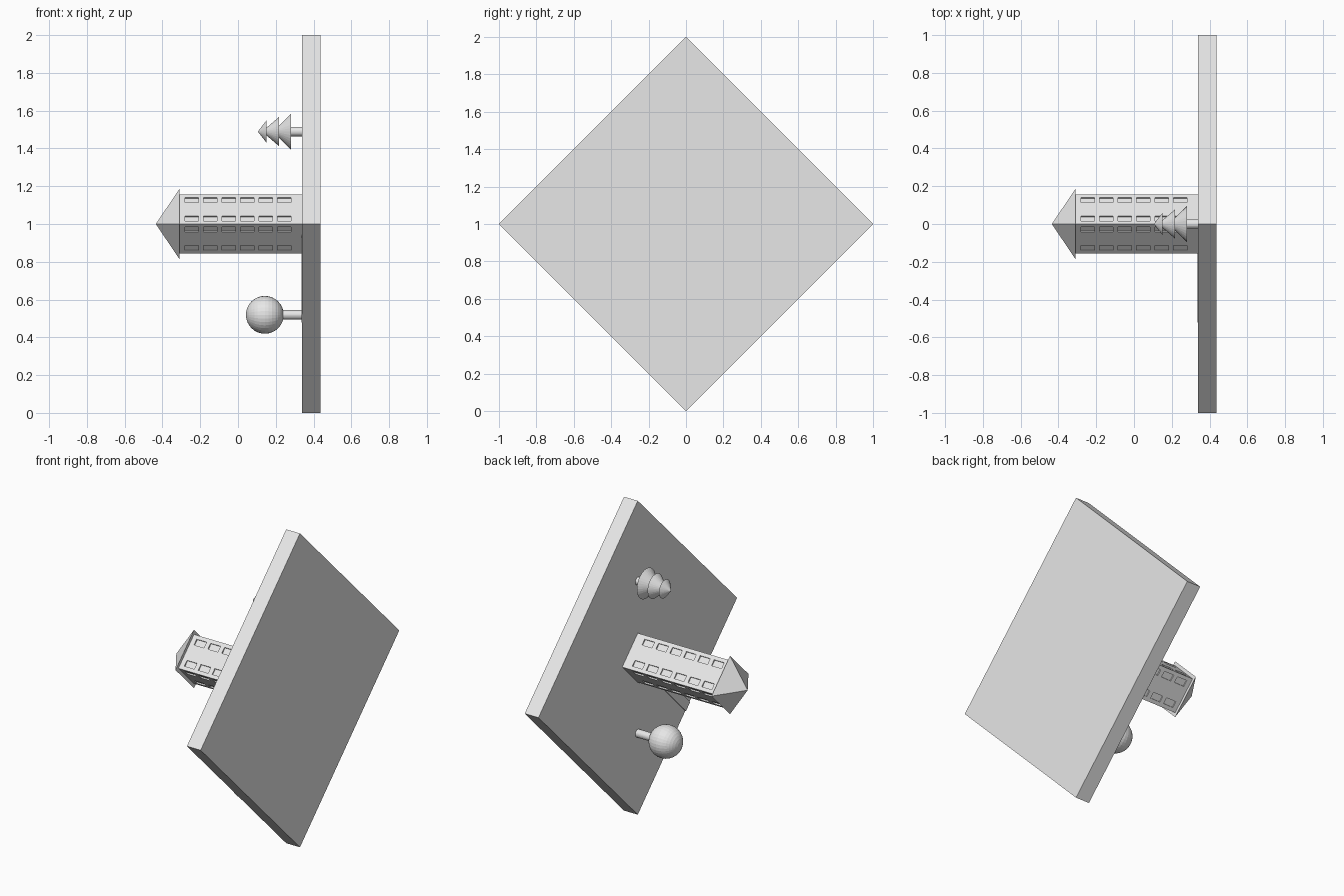
import bpy, bmesh
from math import pi, sqrt
from mathutils import Matrix, Vector

if "Cube" in bpy.data.objects:
    bpy.data.objects.remove(bpy.data.objects["Cube"])

# Single flat colour
grey = bpy.data.materials.new("light_grey")
grey.use_nodes = True
grey.diffuse_color = (0.8, 0.8, 0.8, 1)
grey.node_tree.nodes["Principled BSDF"].inputs["Base Color"].default_value = (0.8, 0.8, 0.8, 1)

# Parts are built upright on a ground plane, then the whole scene is tipped
# so its up direction points to -x and the square plot stands on a corner.
s = sqrt(0.5)
TIP = Matrix(((0, 0, -1, 0.34),
              (-s, s, 0, 0),
              (s, s, 0, 1),
              (0, 0, 0, 1)))


def finish(bm, name):
    bmesh.ops.recalc_face_normals(bm, faces=bm.faces)
    mesh = bpy.data.meshes.new(name)
    bm.transform(TIP)
    bm.to_mesh(mesh)
    bm.free()
    mesh.materials.append(grey)
    obj = bpy.data.objects.new(name, mesh)
    bpy.context.collection.objects.link(obj)
    return obj


def box(name, size, centre):
    bm = bmesh.new()
    place = Matrix.Translation(centre) @ Matrix.Diagonal((*size, 1))
    bmesh.ops.create_cube(bm, size=1, matrix=place)
    return finish(bm, name)


def cone(name, r1, r2, x, y, base, height, sides=32, turn=0):
    bm = bmesh.new()
    place = Matrix.Translation((x, y, base + height / 2)) @ Matrix.Rotation(turn, 4, "Z")
    bmesh.ops.create_cone(bm, cap_ends=True, segments=sides, radius1=r1,
                          radius2=r2, depth=height, matrix=place)
    return finish(bm, name)


# Ground plot and the thin path leading from the tower to its edge
box("ground_slab", (2 * s, 2 * s, 0.097), (0, 0, -0.0485))
box("path", (0.06, s - 0.11, 0.005), (0, -(s + 0.11) / 2, 0.0025))

# Tower: four gridded walls with recessed windows
HALF, HEIGHT = 0.111, 0.65
across = [-HALF, -0.088, -0.05, 0.05, 0.088, HALF]
levels = [0]
for floor in range(6):
    start = 0.06 + 0.098 * floor
    levels += [start, start + 0.07]
levels.append(HEIGHT)

bm = bmesh.new()
windows = []
for side in range(4):
    turn = Matrix.Rotation(side * pi / 2, 4, "Z")
    grid = [[bm.verts.new(turn @ Vector((a, -HALF, h))) for a in across] for h in levels]
    for row in range(len(levels) - 1):
        for col in range(len(across) - 1):
            face = bm.faces.new((grid[row][col], grid[row][col + 1],
                                 grid[row + 1][col + 1], grid[row + 1][col]))
            if row % 2 and col % 2:
                windows.append(face)
bmesh.ops.remove_doubles(bm, verts=bm.verts, dist=0.0001)
bm.normal_update()
bmesh.ops.inset_individual(bm, faces=windows, thickness=0, depth=-0.008)
bmesh.ops.holes_fill(bm, edges=[e for e in bm.edges if e.is_boundary], sides=0)
finish(bm, "tower")

# Pyramid roof
cone("tower_roof", 0.186, 0, 0, 0, HEIGHT, 0.125, sides=4, turn=pi / 4)

# Pine tree: trunk and three stacked cones
P = 0.346
cone("pine_trunk", 0.025, 0.025, P, P, 0, 0.08)
tiers = [("lower", 0.095, 0.06, 0.095), ("middle", 0.077, 0.123, 0.09), ("upper", 0.058, 0.19, 0.045)]
for label, radius, base, height in tiers:
    cone("pine_" + label + "_branches", radius, 0, P, P, base, height)

# Round tree: trunk and ball crown
R = -0.34
cone("round_tree_trunk", 0.025, 0.025, R, R, 0, 0.12)
bm = bmesh.new()
bmesh.ops.create_uvsphere(bm, u_segments=32, v_segments=16, radius=0.1,
                          matrix=Matrix.Translation((R, R, 0.198)))
finish(bm, "round_tree_crown")
